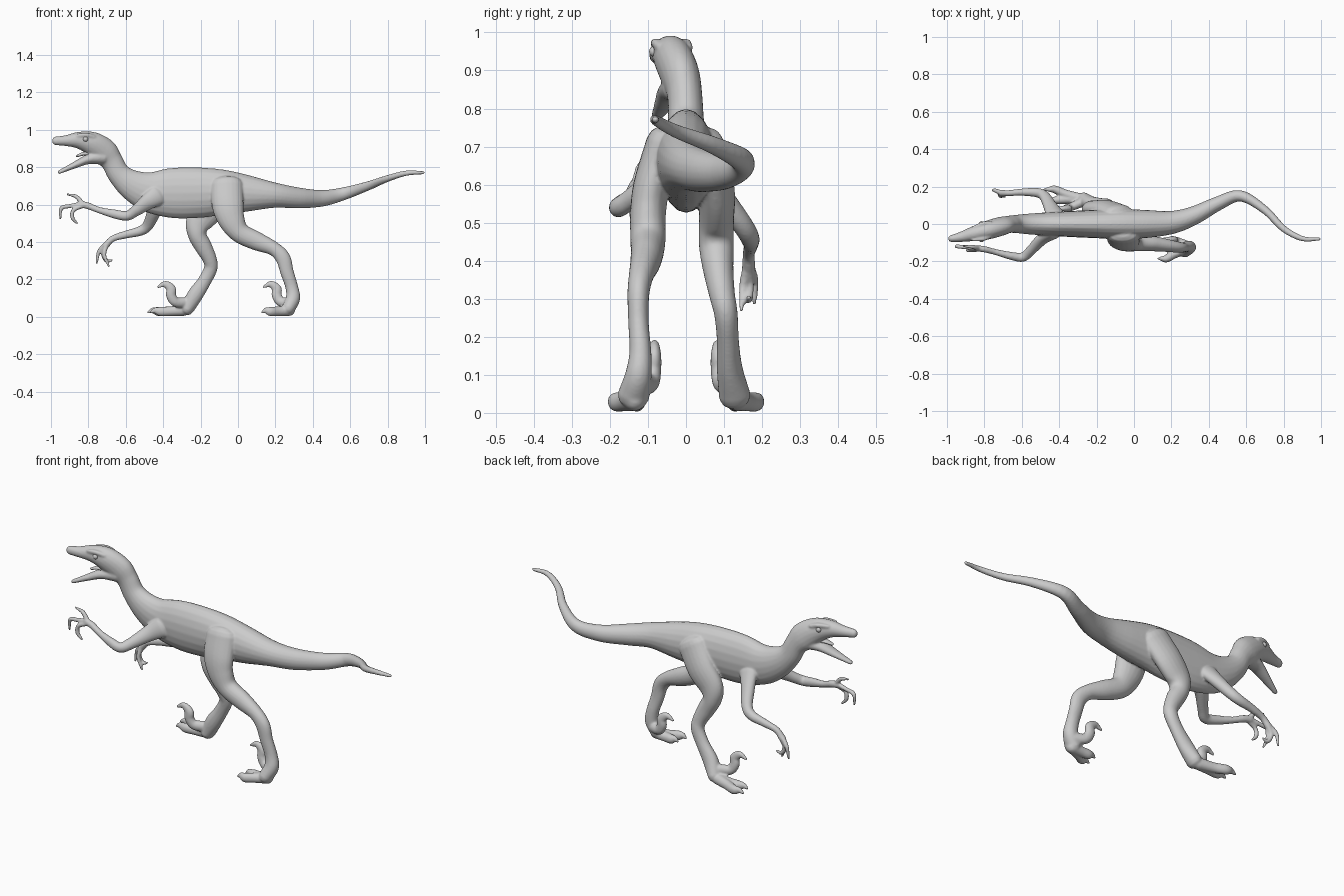
import bpy, bmesh, math
from mathutils import Vector

SIDES = 20


def spline(pts, steps=6):
    """Catmull-Rom through rows of (x, y, z, side radius, in-plane radius)."""
    P = [list(p) if len(p) == 5 else list(p) + [p[3]] for p in pts]
    P = [[2 * a - b for a, b in zip(P[0], P[1])]] + P + [[2 * a - b for a, b in zip(P[-1], P[-2])]]
    out = []
    for i in range(1, len(P) - 2):
        for s in range(steps):
            t = s / steps
            out.append([0.5 * (2 * b + (c - a) * t + (2 * a - 5 * b + 4 * c - d) * t * t
                               + (3 * b - a - 3 * c + d) * t ** 3)
                        for a, b, c, d in zip(*P[i - 1:i + 3])])
    out.append(P[-2])
    return out


def tube(bm, pts):
    """Closed elliptical tube with rounded ends."""
    rows = spline(pts)
    cen = [Vector(r[:3]) for r in rows]
    n = len(rows)
    stations = []
    for i, r in enumerate(rows):
        t = (cen[min(i + 1, n - 1)] - cen[max(i - 1, 0)]).normalized()
        stations.append((cen[i], t, r[3], r[4]))

    def cap(st, sign):
        c, t, a, b = st
        return [(c + t * sign * min(a, b) * math.sin(math.radians(g)), t,
                 a * math.cos(math.radians(g)), b * math.cos(math.radians(g))) for g in (30, 60, 84)]
    stations = cap(stations[0], -1)[::-1] + stations + cap(stations[-1], 1)
    rings = []
    for c, t, a, b in stations:
        side = (Vector((0, 1, 0)) - t * t.y).normalized()
        up = t.cross(side)
        rings.append([bm.verts.new(c + side * a * math.cos(k * math.tau / SIDES)
                                   + up * b * math.sin(k * math.tau / SIDES)) for k in range(SIDES)])
    faces = []
    for r0, r1 in zip(rings, rings[1:]):
        for k in range(SIDES):
            j = (k + 1) % SIDES
            faces.append(bm.faces.new((r0[k], r0[j], r1[j], r1[k])))
    faces.append(bm.faces.new(rings[0][::-1]))
    faces.append(bm.faces.new(rings[-1]))
    bmesh.ops.recalc_face_normals(bm, faces=faces)


def finish(bm, name):
    me = bpy.data.meshes.new(name)
    bm.to_mesh(me)
    bm.free()
    me.polygons.foreach_set("use_smooth", [True] * len(me.polygons))
    ob = bpy.data.objects.new(name, me)
    bpy.context.collection.objects.link(ob)
    return ob


def foot(bm, x, s, length):
    """Two ground toes with claws and one raised sickle claw; s = body side."""
    for ty, reach in ((0.185, 1.0), (0.128, 0.93)):
        L = length * reach
        my = (0.135 + ty) / 2
        tube(bm, [(x, s * 0.135, 0.035, 0.03, 0.03), (x - L * 0.4, s * my, 0.03, 0.024, 0.026),
                  (x - L * 0.7, s * ty, 0.029, 0.021, 0.025), (x - L * 0.87, s * ty, 0.034, 0.013, 0.016),
                  (x - L, s * ty, 0.024, 0.006, 0.007)])
    tube(bm, [(x + 0.01, s * 0.115, 0.075, 0.025, 0.03), (x - 0.045, s * 0.092, 0.08, 0.022, 0.026),
              (x - 0.068, s * 0.085, 0.115, 0.02, 0.027), (x - 0.068, s * 0.083, 0.15, 0.018, 0.026),
              (x - 0.1, s * 0.083, 0.175, 0.013, 0.018), (x - 0.137, s * 0.083, 0.16, 0.007, 0.007)])


def finger(bm, pts):
    radii = [0.013, 0.011, 0.011, 0.006] if len(pts) == 4 else [0.013, 0.011, 0.006]
    tube(bm, [(*p, r) for p, r in zip(pts, radii)])


bm = bmesh.new()

# Skull, neck, torso and tail
tube(bm, [(-0.975, -0.078, 0.941, 0.019, 0.023), (-0.92, -0.068, 0.942, 0.028, 0.029),
          (-0.85, -0.05, 0.944, 0.041, 0.046), (-0.78, -0.032, 0.926, 0.05, 0.064),
          (-0.715, -0.013, 0.88, 0.05, 0.073), (-0.675, -0.003, 0.832, 0.046, 0.06),
          (-0.635, 0, 0.762, 0.048, 0.062), (-0.565, 0, 0.705, 0.055, 0.083),
          (-0.47, 0, 0.668, 0.062, 0.11), (-0.35, 0, 0.662, 0.069, 0.134),
          (-0.2, 0, 0.664, 0.076, 0.134), (-0.08, 0, 0.667, 0.08, 0.12),
          (0.05, 0, 0.66, 0.076, 0.098), (0.2, 0.008, 0.65, 0.062, 0.067),
          (0.32, 0.045, 0.636, 0.05, 0.056), (0.45, 0.11, 0.634, 0.038, 0.044),
          (0.57, 0.15, 0.66, 0.03, 0.034), (0.7, 0.075, 0.702, 0.022, 0.024),
          (0.8, -0.025, 0.74, 0.018, 0.018), (0.9, -0.078, 0.768, 0.014, 0.014),
          (0.99, -0.08, 0.771, 0.009, 0.009)])

# Open lower jaw
tube(bm, [(-0.72, -0.018, 0.855, 0.045, 0.042), (-0.8, -0.037, 0.843, 0.039, 0.027),
          (-0.87, -0.056, 0.813, 0.028, 0.018), (-0.955, -0.08, 0.774, 0.013, 0.01)])

# Brow ridges
for s in (-1, 1):
    tube(bm, [(-0.86, -0.052 + s * 0.033, 0.97, 0.008, 0.01), (-0.81, -0.04 + s * 0.04, 0.972, 0.012, 0.012),
              (-0.77, -0.03 + s * 0.038, 0.96, 0.01, 0.012)])

# Trailing leg (near side)
tube(bm, [(-0.06, -0.06, 0.71, 0.045, 0.085), (-0.055, -0.09, 0.6, 0.048, 0.085),
          (-0.035, -0.1, 0.52, 0.047, 0.072), (0.01, -0.1, 0.45, 0.046, 0.055),
          (0.1, -0.105, 0.405, 0.041, 0.05), (0.19, -0.117, 0.365, 0.033, 0.038),
          (0.24, -0.125, 0.315, 0.029, 0.04), (0.262, -0.125, 0.24, 0.027, 0.036),
          (0.287, -0.12, 0.16, 0.029, 0.034), (0.294, -0.125, 0.1, 0.035, 0.038),
          (0.27, -0.138, 0.045, 0.042, 0.036)])
foot(bm, 0.275, -1, 0.145)

# Leading leg (far side)
tube(bm, [(-0.08, 0.06, 0.69, 0.045, 0.085), (-0.15, 0.08, 0.585, 0.048, 0.082),
          (-0.21, 0.08, 0.505, 0.046, 0.07), (-0.218, 0.08, 0.44, 0.046, 0.05),
          (-0.185, 0.085, 0.375, 0.04, 0.046), (-0.152, 0.095, 0.31, 0.034, 0.038),
          (-0.146, 0.105, 0.26, 0.031, 0.036), (-0.18, 0.11, 0.19, 0.029, 0.036),
          (-0.23, 0.115, 0.115, 0.034, 0.042), (-0.27, 0.128, 0.045, 0.042, 0.036)])
foot(bm, -0.29, 1, 0.19)

# Near arm reaching forward
tube(bm, [(-0.43, -0.05, 0.65, 0.03, 0.055), (-0.49, -0.08, 0.61, 0.03, 0.042),
          (-0.55, -0.14, 0.565, 0.026, 0.03), (-0.595, -0.177, 0.54, 0.025, 0.026),
          (-0.66, -0.17, 0.55, 0.021, 0.024), (-0.74, -0.15, 0.57, 0.016, 0.017),
          (-0.8, -0.135, 0.593, 0.017, 0.018), (-0.84, -0.13, 0.602, 0.016, 0.018)])
finger(bm, [(-0.83, -0.13, 0.605), (-0.865, -0.122, 0.643), (-0.912, -0.118, 0.655)])
finger(bm, [(-0.84, -0.13, 0.603), (-0.9, -0.124, 0.592), (-0.945, -0.12, 0.58), (-0.95, -0.118, 0.525)])
finger(bm, [(-0.83, -0.135, 0.595), (-0.88, -0.14, 0.57), (-0.885, -0.14, 0.53), (-0.86, -0.138, 0.5)])

# Far arm hanging lower
tube(bm, [(-0.42, 0.05, 0.63, 0.03, 0.055), (-0.45, 0.1, 0.56, 0.03, 0.038),
          (-0.48, 0.15, 0.492, 0.027, 0.03), (-0.52, 0.168, 0.46, 0.025, 0.026),
          (-0.6, 0.17, 0.44, 0.019, 0.021), (-0.67, 0.165, 0.418, 0.016, 0.017),
          (-0.708, 0.165, 0.38, 0.018, 0.018)])
finger(bm, [(-0.712, 0.168, 0.385), (-0.745, 0.18, 0.345), (-0.755, 0.18, 0.288)])
finger(bm, [(-0.705, 0.16, 0.38), (-0.715, 0.15, 0.33), (-0.69, 0.145, 0.27)])
finger(bm, [(-0.7, 0.168, 0.385), (-0.722, 0.168, 0.34), (-0.703, 0.165, 0.3), (-0.672, 0.165, 0.303)])

# Fuse all the limbs into one smooth skin
body = finish(bm, "dinosaur_body")
rm = body.modifiers.new("fuse", 'REMESH')
rm.mode = 'VOXEL'
rm.voxel_size = 0.0055
rm.use_smooth_shade = True
sm = body.modifiers.new("soften", 'SMOOTH')
sm.factor = 0.5
sm.iterations = 4

# Tongue
bm = bmesh.new()
tube(bm, [(-0.76, -0.03, 0.865, 0.02, 0.012), (-0.82, -0.043, 0.872, 0.018, 0.01),
          (-0.86, -0.054, 0.86, 0.01, 0.006)])
finish(bm, "tongue")

# Eyes
for s, name in ((-1, "near_eye"), (1, "far_eye")):
    bm = bmesh.new()
    bmesh.ops.create_uvsphere(bm, u_segments=20, v_segments=12, radius=0.014)
    eye = finish(bm, name)
    eye.location = (-0.815, -0.041 + s * 0.042, 0.95)
